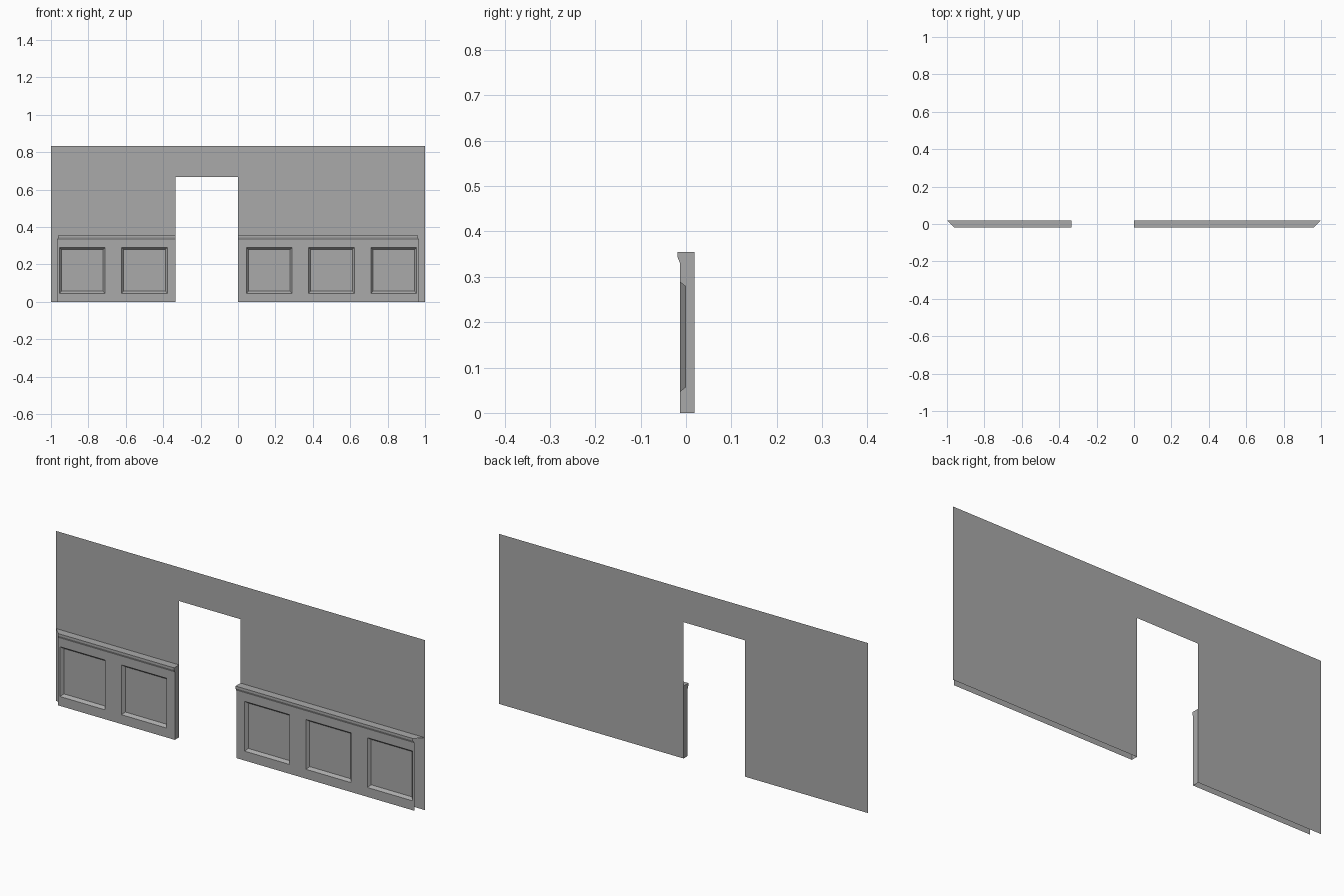
import bpy
import bmesh

cube = bpy.data.objects.get("Cube")
if cube:
    bpy.data.objects.remove(cube, do_unlink=True)

BACK, FACE, RAIL = 0.019, -0.0135, -0.019   # depths of wall, panelling and rail
DOOR_LEFT, DOOR_RIGHT = -0.333, 0.0
WALL_TOP, DOOR_TOP = 0.833, 0.668
RAIL_BASE, RAIL_TOP = 0.331, 0.355
PANEL_HALF, PANEL_Z = 0.122, 0.168

grey = bpy.data.materials.new("plain_grey")
grey.use_nodes = True
color = (0.4, 0.4, 0.4, 1)
grey.diffuse_color = color
grey.node_tree.nodes["Principled BSDF"].inputs["Base Color"].default_value = color


def finish(name, bm):
    bmesh.ops.remove_doubles(bm, verts=bm.verts, dist=0.0001)
    mesh = bpy.data.meshes.new(name)
    bm.to_mesh(mesh)
    bm.free()
    mesh.materials.append(grey)
    obj = bpy.data.objects.new(name, mesh)
    bpy.context.collection.objects.link(obj)


def face(bm, points):
    return bm.faces.new([bm.verts.new(p) for p in points])


def wainscot(name, outer, door, centres):
    """Panelling with an open mitred outer end and a closed end at the door."""
    bm = bmesh.new()
    side = 1 if outer > 0 else -1

    def ends(y):
        return sorted((outer - side * (BACK - y), door))

    # Flat face divided around the square panels
    start, stop = ends(FACE)
    xs = [start] + [c + s * PANEL_HALF for c in centres for s in (-1, 1)] + [stop]
    zs = [0, PANEL_Z - PANEL_HALF, PANEL_Z + PANEL_HALF, RAIL_BASE]
    panels = []
    for i in range(len(xs) - 1):
        for j in range(3):
            f = face(bm, [(xs[i], FACE, zs[j]), (xs[i + 1], FACE, zs[j]),
                          (xs[i + 1], FACE, zs[j + 1]), (xs[i], FACE, zs[j + 1])])
            if i % 2 and j == 1:
                panels.append(f)

    # Chair rail swept along the top
    profile = [(FACE, RAIL_BASE), (RAIL, 0.344), (RAIL, RAIL_TOP), (BACK, RAIL_TOP)]
    for (y0, z0), (y1, z1) in zip(profile, profile[1:]):
        (a0, b0), (a1, b1) = ends(y0), ends(y1)
        face(bm, [(a0, y0, z0), (b0, y0, z0), (b1, y1, z1), (a1, y1, z1)])

    # Closed end at the doorway
    cap = [(door, y, z) for y, z in [(FACE, 0)] + profile + [(BACK, 0)]]
    face(bm, cap if side > 0 else cap[::-1])

    # Sunken panels with sloped borders
    bm.normal_update()
    bmesh.ops.remove_doubles(bm, verts=bm.verts, dist=0.0001)
    bmesh.ops.inset_individual(bm, faces=panels, thickness=0.0155, depth=FACE)
    finish(name, bm)


# Thin wall sheet with the door opening
bm = bmesh.new()
outline = [(-1, 0), (DOOR_LEFT, 0), (DOOR_LEFT, DOOR_TOP), (DOOR_RIGHT, DOOR_TOP),
           (DOOR_RIGHT, 0), (1, 0), (1, WALL_TOP), (-1, WALL_TOP)]
face(bm, [(x, BACK, z) for x, z in outline])
finish("wall", bm)

wainscot("right_wainscot", -1, DOOR_LEFT, [-0.833, -0.5])
wainscot("left_wainscot", 1, DOOR_RIGHT, [0.167, 0.5, 0.833])
